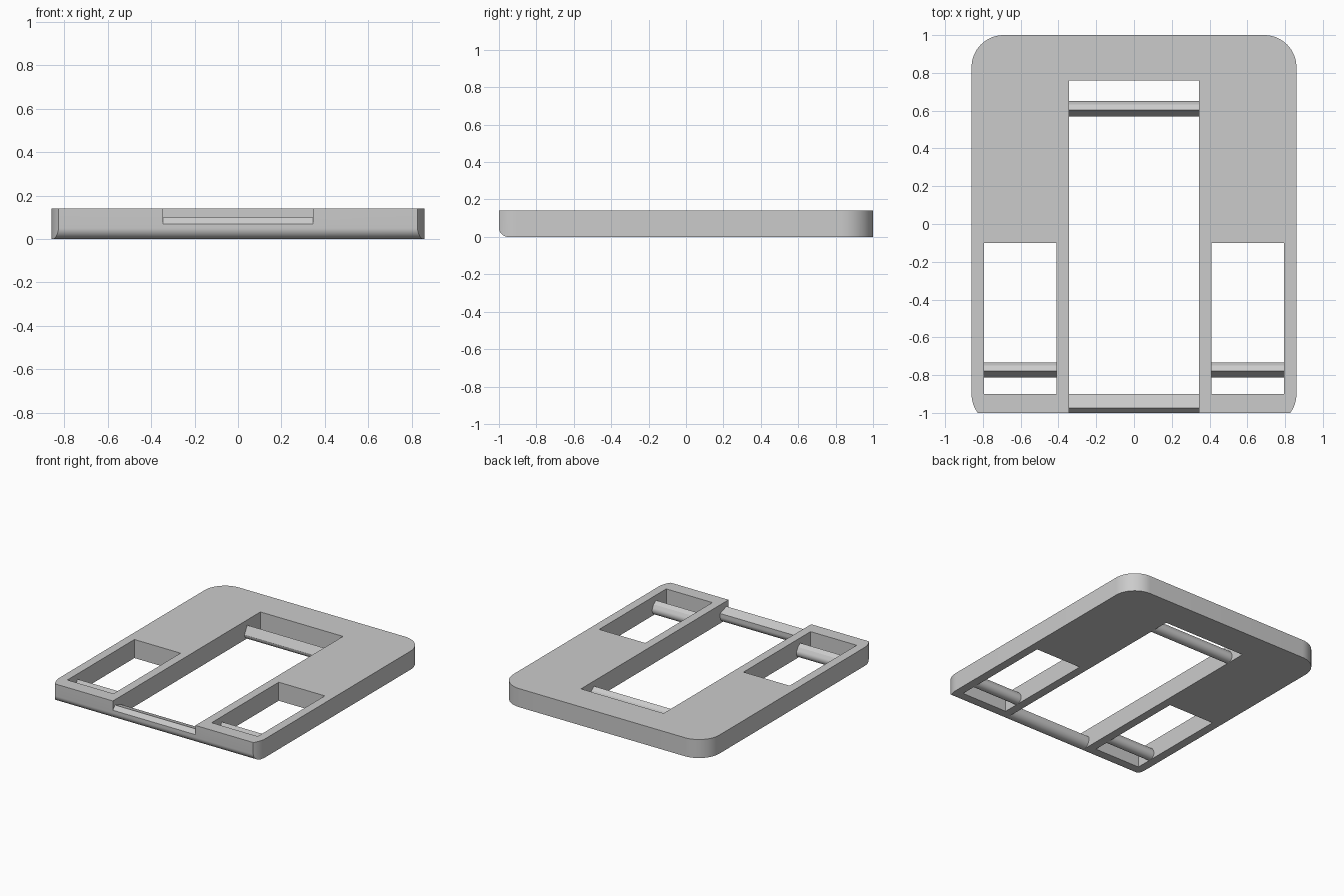
import bpy
import bmesh
from math import cos, sin, radians
from mathutils import Vector

cube = bpy.data.objects.get("Cube")
if cube:
    bpy.data.objects.remove(cube, do_unlink=True)

grey = bpy.data.materials.new("plain grey")
grey.use_nodes = True
grey.diffuse_color = (0.6, 0.6, 0.6, 1)
grey.node_tree.nodes["Principled BSDF"].inputs["Base Color"].default_value = (0.6, 0.6, 0.6, 1)

HEIGHT, HALF_W, CORNER = 0.14, 0.86, 0.17


def arc(cx, cy, r, start, end, steps=16):
    angles = [radians(start + (end - start) * i / steps) for i in range(steps + 1)]
    return [(cx + r * cos(a), cy + r * sin(a)) for a in angles]


def prism(name, outline, lo, hi, axis="z"):
    """Extrude a 2D outline along z (outline in x,y) or along x (outline in y,z)."""
    bm = bmesh.new()
    place = (lambda u, v: (u, v, lo)) if axis == "z" else (lambda u, v: (lo, u, v))
    face = bm.faces.new([bm.verts.new(place(u, v)) for u, v in outline])
    grown = bmesh.ops.extrude_face_region(bm, geom=[face])["geom"]
    shift = Vector((0, 0, hi - lo)) if axis == "z" else Vector((hi - lo, 0, 0))
    bmesh.ops.translate(bm, vec=shift, verts=[g for g in grown if isinstance(g, bmesh.types.BMVert)])
    bmesh.ops.recalc_face_normals(bm, faces=bm.faces)
    mesh = bpy.data.meshes.new(name)
    bm.to_mesh(mesh)
    bm.free()
    mesh.materials.append(grey)
    obj = bpy.data.objects.new(name, mesh)
    bpy.context.collection.objects.link(obj)
    return obj


def activate(obj):
    bpy.ops.object.select_all(action="DESELECT")
    obj.select_set(True)
    bpy.context.view_layer.objects.active = obj


def smooth(obj):
    activate(obj)
    bpy.ops.object.shade_smooth_by_angle(angle=radians(25))


def combine(target, tool, operation):
    activate(target)
    mod = target.modifiers.new("cut", "BOOLEAN")
    mod.operation, mod.object, mod.solver = operation, tool, "EXACT"
    bpy.ops.object.modifier_apply(modifier=mod.name)
    bpy.data.objects.remove(tool, do_unlink=True)


def window(x0, x1, y0, y1):
    return prism("window_cutter", [(x0, y0), (x1, y0), (x1, y1), (x0, y1)], -0.1, 0.3)


# Frame plate: rounded outline, front corners cut off by the straight front
cx = HALF_W - CORNER
right_side = arc(cx, -0.9, CORNER, -36, 0, 8) + arc(cx, 1 - CORNER, CORNER, 0, 90)
right_side[0] = (0.8275, -1)
frame = prism("frame", right_side + [(-x, y) for x, y in reversed(right_side)], 0, HEIGHT)

# Rounded lower front edge
side = arc(-0.95, 0.05, 0.05, 180, 270, 12) + [(1.1, 0), (1.1, 0.3), (-1, 0.3)]
combine(frame, prism("side_cutter", side, -1, 1, "x"), "INTERSECT")

# Central slot (open at the front) and the two side windows
combine(frame, window(-0.345, 0.345, -1.1, 0.76), "DIFFERENCE")
for s in (-1, 1):
    x0, x1 = sorted((s * 0.41, s * 0.795))
    combine(frame, window(x0, x1, -0.9, -0.1), "DIFFERENCE")
smooth(frame)


# Strap bars: round underside, steep flat front, rounded slope at the back
def strap_bar(name, y, x0, x1):
    outline = arc(y, 0.04, 0.04, 180, 390, 24) + [(y + 0.022, 0.081), (y - 0.007, 0.1)]
    smooth(prism(name, outline, x0, x1, "x"))


strap_bar("rear_bar", 0.61, -0.36, 0.36)
strap_bar("left_bar", -0.772, 0.40, 0.81)
strap_bar("right_bar", -0.772, -0.81, -0.40)

# Front bar closing the slot, lower than the frame
front = arc(-0.95, 0.05, 0.05, 180, 360, 24) + [(-0.9, 0.075), (-0.975, 0.1), (-1, 0.07)]
smooth(prism("front_bar", front, -0.345, 0.345, "x"))
